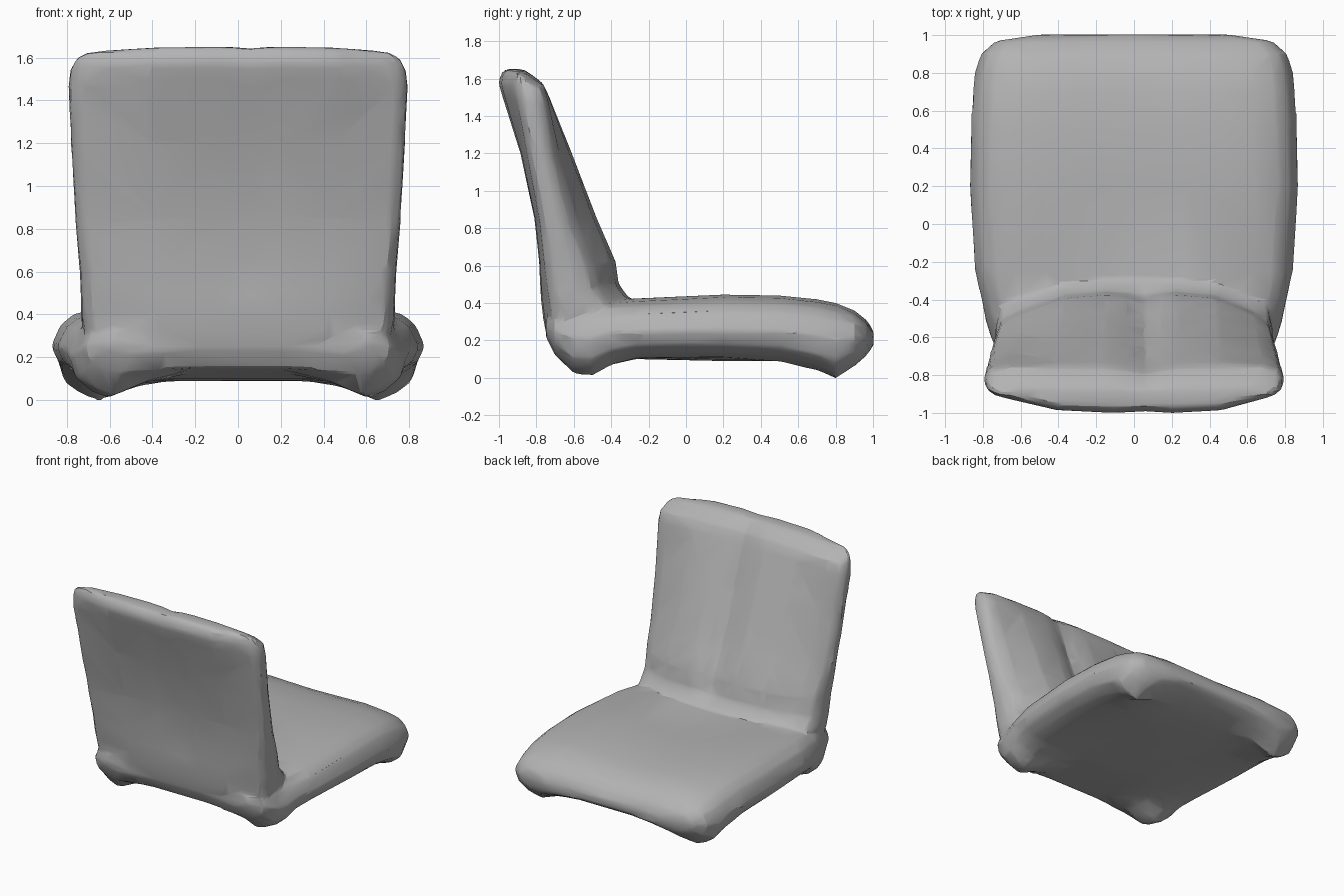
import bpy
import bmesh
import math

old = bpy.data.objects.get("Cube")
if old:
    bpy.data.objects.remove(old, do_unlink=True)

grey = bpy.data.materials.new("warm grey padding")
grey.use_nodes = True
colour = (0.45, 0.45, 0.45, 1)
grey.diffuse_color = colour
grey.node_tree.nodes["Principled BSDF"].inputs["Base Color"].default_value = colour


def mirrored(half):
    """Closed ring from a half section that starts and ends on x = 0."""
    return half + [(-x, y, z) for x, y, z in reversed(half[1:-1])]


def loft(bm, rings):
    """Skin a row of equal rings and cap both ends."""
    rows = [[bm.verts.new(p) for p in ring] for ring in rings]
    n = len(rows[0])
    faces = [bm.faces.new(rows[0]), bm.faces.new(rows[-1])]
    for a, b in zip(rows, rows[1:]):
        for i in range(n):
            j = (i + 1) % n
            faces.append(bm.faces.new((a[i], a[j], b[j], b[i])))
    bmesh.ops.recalc_face_normals(bm, faces=faces)


def seat_ring(y, w, top, foot, belly):
    """Cushion section: dished top, round side, drooping corner, arched belly."""
    mid = 0.45 * top + 0.55 * min(foot + 0.03, belly)
    low = 0.55 * foot + 0.45 * mid
    half = [(0, top - 0.015), (0.3, top - 0.01), (0.55, top - 0.005),
            (0.75, top - 0.02), (0.88, 0.75 * top + 0.25 * mid),
            (0.95, 0.5 * top + 0.5 * mid), (1, mid), (0.96, low),
            (0.87, 0.85 * foot + 0.15 * mid), (0.77, foot),
            (0.55, 0.4 * foot + 0.6 * belly), (0.3, belly), (0, belly)]
    return mirrored([(u * w, y, z) for u, z in half])


def back_ring(z, w, rear, front, rear_bulge, front_bulge, groove):
    """Backrest section: two padded lobes on each face beside a seam."""
    fe, re = front - front_bulge, rear + rear_bulge
    half = [(0, front - groove), (0.12, front - 0.4 * groove), (0.25, front),
            (0.55, front - 0.15 * front_bulge), (0.85, front - 0.8 * front_bulge),
            (0.96, fe - 0.02), (1, 0.6 * fe + 0.4 * re), (0.99, 0.2 * fe + 0.8 * re),
            (0.93, re), (0.55, rear + 0.15 * rear_bulge), (0.2, rear),
            (0, rear + 0.3 * groove)]
    ring = mirrored([(u * w, y, z - 0.03 * u ** 4 - 0.5 * groove * (u == 0))
                     for u, y in half])
    # the seam sits slightly off centre
    return [(x + 0.06 * (1 - abs(x) / w), y, h) for x, y, h in ring]


# Seat cushion: y, half width, top, corner underside, middle underside
seat = [(-0.75, 0.62, 0.32, 0.22, 0.24), (-0.70, 0.72, 0.38, 0.12, 0.15),
        (-0.60, 0.76, 0.41, 0.02, 0.14), (-0.50, 0.79, 0.42, 0.01, 0.13),
        (-0.40, 0.81, 0.42, 0.07, 0.12), (-0.25, 0.845, 0.43, 0.11, 0.10),
        (0.20, 0.873, 0.45, 0.11, 0.09), (0.50, 0.865, 0.445, 0.09, 0.09),
        (0.70, 0.855, 0.425, 0.04, 0.10), (0.80, 0.845, 0.405, -0.005, 0.11),
        (0.90, 0.815, 0.365, 0.06, 0.13), (0.97, 0.73, 0.31, 0.12, 0.16),
        (1.003, 0.50, 0.255, 0.17, 0.19)]

# Backrest: height, half width, rear y, front y, rear and front bulge, seam
back = [(0.24, 0.71, -0.75, -0.28, 0.05, 0.09, 0.0),
        (0.33, 0.72, -0.765, -0.27, 0.05, 0.11, 0.0),
        (0.42, 0.735, -0.775, -0.30, 0.05, 0.13, 0.0),
        (0.50, 0.735, -0.78, -0.36, 0.04, 0.13, 0.02),
        (0.62, 0.74, -0.785, -0.375, 0.03, 0.14, 0.04),
        (0.85, 0.76, -0.81, -0.475, 0.03, 0.13, 0.05),
        (1.20, 0.78, -0.885, -0.61, 0.04, 0.08, 0.05),
        (1.50, 0.795, -0.98, -0.73, 0.08, 0.01, 0.035),
        (1.575, 0.785, -1.002, -0.765, 0.09, -0.01, 0.03),
        (1.625, 0.76, -0.99, -0.83, 0.08, 0.0, 0.02),
        (1.65, 0.73, -0.965, -0.87, 0.06, 0.0, 0.015)]

bm = bmesh.new()
loft(bm, [seat_ring(*r) for r in seat])
loft(bm, [back_ring(*r) for r in back])
bmesh.ops.triangulate(bm, faces=bm.faces[:])
mesh = bpy.data.meshes.new("seat_and_backrest")
bm.to_mesh(mesh)
bm.free()
mesh.materials.append(grey)
shell = bpy.data.objects.new("seat_and_backrest", mesh)
bpy.context.collection.objects.link(shell)
bpy.ops.object.select_all(action="DESELECT")
shell.select_set(True)
bpy.context.view_layer.objects.active = shell

# Fuse cushion and backrest into one padded skin, then thin it to broad facets
fuse = shell.modifiers.new("fuse", "REMESH")
fuse.mode = "VOXEL"
fuse.voxel_size = 0.02
soften = shell.modifiers.new("soften", "SMOOTH")
soften.factor = 0.5
soften.iterations = 2
facets = shell.modifiers.new("facets", "DECIMATE")
facets.ratio = 0.04
for modifier in (fuse, soften, facets):
    bpy.ops.object.modifier_apply(modifier=modifier.name)
bpy.ops.object.shade_smooth_by_angle(angle=math.radians(20))
